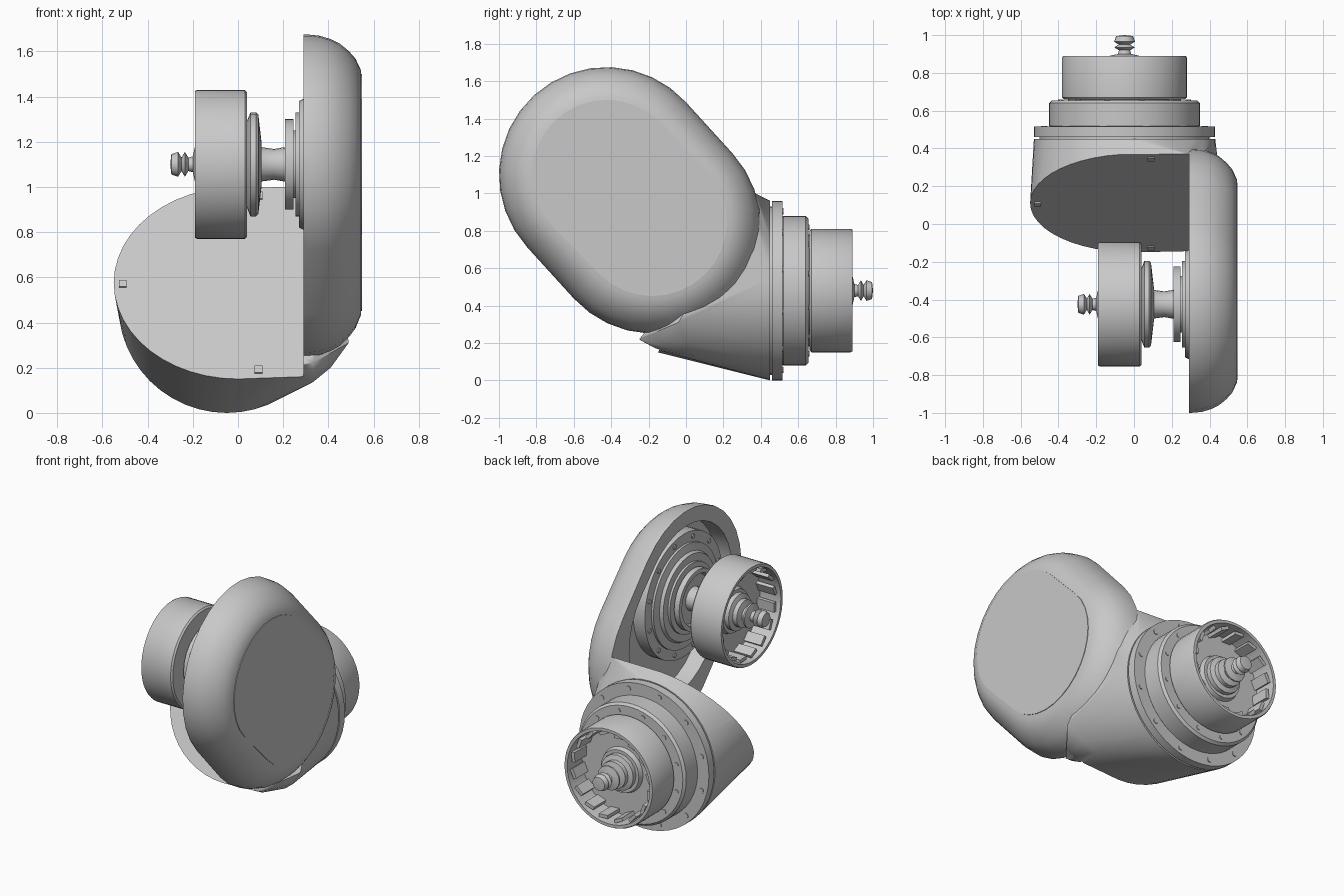
import bpy, bmesh, math
from mathutils import Matrix, Vector

cube = bpy.data.objects.get("Cube")
if cube:
    bpy.data.objects.remove(cube, do_unlink=True)

grey = bpy.data.materials.new("light grey")
grey.use_nodes = True
GREY = (0.58, 0.58, 0.58, 1)
grey.diffuse_color = GREY
grey.node_tree.nodes["Principled BSDF"].inputs["Base Color"].default_value = GREY


def make(name, bm, frame=Matrix(), smooth=True):
    bmesh.ops.recalc_face_normals(bm, faces=bm.faces[:])
    mesh = bpy.data.meshes.new(name)
    bm.to_mesh(mesh)
    bm.free()
    mesh.transform(frame)
    mesh.materials.append(grey)
    ob = bpy.data.objects.new(name, mesh)
    bpy.context.collection.objects.link(ob)
    if smooth:
        shade(ob)
    return ob


def shade(ob):
    bpy.ops.object.select_all(action='DESELECT')
    ob.select_set(True)
    bpy.context.view_layer.objects.active = ob
    bpy.ops.object.shade_smooth_by_angle(angle=math.radians(28))


def lathe(name, profile, frame, sides=48):
    """Revolve (radius, height) points around local z."""
    bm = bmesh.new()
    vs = [bm.verts.new((r, 0, h)) for r, h in profile]
    es = [bm.edges.new(p) for p in zip(vs, vs[1:])]
    bmesh.ops.spin(bm, geom=vs + es, cent=(0, 0, 0), axis=(0, 0, 1),
                   angle=math.tau, steps=sides)
    bmesh.ops.remove_doubles(bm, verts=bm.verts[:], dist=1e-4)
    return make(name, bm, frame)


def ring_of(name, count, radius, height, size, frame, skew=0.0, sides=0):
    """Repeat a box or a cylinder around local z."""
    bm = bmesh.new()
    for i in range(count):
        m = (Matrix.Rotation(math.tau * (i + 0.5) / count, 4, 'Z')
             @ Matrix.Translation((radius, 0, height))
             @ Matrix.Rotation(skew, 4, 'Z') @ Matrix.Diagonal((*size, 1)))
        if sides:
            bmesh.ops.create_cone(bm, cap_ends=True, segments=sides, radius1=0.5,
                                  radius2=0.5, depth=1, matrix=m)
        else:
            bmesh.ops.create_cube(bm, size=1, matrix=m)
    return make(name, bm, frame, smooth=False)


def stadium(x, r, a, b, n=16):
    """Outline around two (y, z) centres at a given x."""
    lean = math.atan2(a[1] - b[1], a[0] - b[0])
    pts = []
    for (cy, cz), start in ((a, lean - math.pi / 2), (b, lean + math.pi / 2)):
        for i in range(n + 1):
            t = start + math.pi * i / n
            pts.append(Vector((x, cy + r * math.cos(t), cz + r * math.sin(t))))
    return pts


def prism(name, lower, upper, smooth=True):
    bm = bmesh.new()
    lo, up = ([bm.verts.new(p) for p in ps] for ps in (lower, upper))
    bm.faces.new(lo)
    bm.faces.new(up)
    for i in range(len(lo)):
        j = (i + 1) % len(lo)
        bm.faces.new((lo[i], lo[j], up[j], up[i]))
    return make(name, bm, smooth=smooth)


def hull(name, pts):
    bm = bmesh.new()
    for p in pts:
        bm.verts.new(p)
    res = bmesh.ops.convex_hull(bm, input=bm.verts[:])
    junk = {g for g in res["geom_interior"] + res["geom_unused"]
            if isinstance(g, bmesh.types.BMVert)}
    bmesh.ops.delete(bm, geom=list(junk), context='VERTS')
    return make(name, bm, smooth=False)


def combine(ob, other, operation):
    other.hide_render = True
    mod = ob.modifiers.new("combine", 'BOOLEAN')
    mod.operation, mod.solver, mod.object = operation, 'EXACT', other
    bpy.context.view_layer.objects.active = ob
    bpy.ops.object.modifier_apply(modifier=mod.name)
    bpy.data.objects.remove(other, do_unlink=True)


def slant_y(z):
    """Depth of the slanted lobe face at a given height."""
    return -0.15 + 0.612 * (z - 0.15)


# Joint frames: local z points out of each motor
TOP, LOW, LOW_OUT = (-0.425, 1.10), (-0.18, 0.85), (-0.175, 0.825)
upper = Matrix.Translation((0.29, *TOP)) @ Matrix.Rotation(-math.pi / 2, 4, 'Y')
lower = Matrix.Translation((-0.05, 0.45, 0.48)) @ Matrix.Rotation(-math.pi / 2, 4, 'X')

# Rounded arm plate
plate = []
for x, r in ((0.25, 0.575), (0.31, 0.575), (0.36, 0.57), (0.41, 0.555), (0.45, 0.535),
             (0.49, 0.502), (0.52, 0.468), (0.545, 0.415)):
    f = (r - 0.415) / 0.16
    plate += stadium(x, r, TOP, [p + (q - p) * f for p, q in zip(LOW, LOW_OUT)])
housing = hull("elbow_housing", plate)

# Rear lobe, from the round flange to the slanted face and the foot of the plate
lobe = [Vector(p) for p in ((0.33, -0.25, 0.22), (0.33, 0.03, 0.135), (0.41, 0.0, 0.2),
                            (0.49, -0.04, 0.31))]
for i in range(48):
    t = math.tau * i / 48
    c, s = math.cos(t), math.sin(t)
    lobe.append(Vector((-0.05 + 0.48 * c, 0.45, 0.48 + 0.48 * s)))
    if c < 0:
        z = 0.575 + 0.425 * s
        lobe.append(Vector((0.55 * c, slant_y(z), z)))
lobe += [Vector((x, slant_y(z), z)) for x, z in
         ((0.28, 0.16), (0.4, 0.24), (0.42, 0.4), (0.42, 0.8), (0.36, 0.94), (0.28, 1.0))]
combine(housing, hull("rear_lobe", lobe), 'UNION')

# Open space in front of the slanted lobe face and beside the plate
side = [(-2, -0.6), (slant_y(-0.6), -0.6), (slant_y(1.0), 1.0), (0.47, 0.955), (0.47, 2.2), (-2, 2.2)]
space = prism("space_cutter", [(-1, *p) for p in side], [(0.29, *p) for p in side], False)
combine(housing, space, 'DIFFERENCE')

# Shallow pocket in the inner side of the plate
POCKET_END = (-0.29, 0.96)
pocket = prism("pocket_cutter", stadium(0.2, 0.48, TOP, POCKET_END),
               stadium(0.40, 0.47, TOP, POCKET_END), False)
combine(housing, pocket, 'DIFFERENCE')
shade(housing)

# Flat cover on the outer side of the plate
prism("side_cover", stadium(0.53, 0.4, TOP, LOW), stadium(0.549, 0.4, TOP, LOW))

# Rotor drum with magnets, hub and threaded tip, shared by both joints
DRUM = ((0, 0), (0.32, 0), (0.33, 0.01), (0.33, 0.22), (0.325, 0.23), (0.305, 0.23),
        (0.3, 0.08), (0.15, 0.08), (0.14, 0.11), (0, 0.11))
HUB = ((0, 0.1), (0.12, 0.1), (0.12, 0.14), (0.09, 0.15), (0.09, 0.18), (0.05, 0.19), (0.05, 0.21),
       (0.08, 0.22), (0.08, 0.23), (0.035, 0.24), (0.03, 0.26), (0.055, 0.275), (0.03, 0.29),
       (0.055, 0.305), (0.045, 0.335), (0, 0.34))
for label, frame, h in (("upper", upper, 0.25), ("lower", lower, 0.21)):
    f = frame @ Matrix.Translation((0, 0, h))
    lathe(label + "_rotor_drum", DRUM, f)
    lathe(label + "_rotor_hub", HUB, f, 16)
    ring_of(label + "_rotor_magnets", 16, 0.284, 0.14, (0.022, 0.065, 0.13), f, 0.25)

# Lower joint: mounting flange and motor body
lathe("lower_flange", ((0, -0.02), (0.45, -0.02), (0.45, 0.01), (0.48, 0.01), (0.48, 0.065),
                       (0.4, 0.065), (0, 0.065)), lower)
lathe("lower_motor_body", ((0, 0.06), (0.39, 0.06), (0.4, 0.07), (0.4, 0.19), (0.385, 0.205),
                           (0.3, 0.205), (0.3, 0.212), (0, 0.212)), lower)
ring_of("lower_flange_bolts", 12, 0.44, 0.06, (0.035, 0.035, 0.02), lower, sides=8)
ring_of("lower_body_bolts", 12, 0.35, 0.202, (0.03, 0.03, 0.015), lower, sides=8)

# Upper joint: stepped stator in the pocket, shaft and collar
lathe("upper_stator", ((0, -0.12), (0.41, -0.12), (0.41, -0.025), (0.34, -0.025), (0.34, -0.01),
                       (0.29, 0), (0.28, 0.02), (0.23, 0.02), (0.23, 0.035), (0.15, 0.035),
                       (0.15, 0.045), (0.2, 0.045), (0.2, 0.082), (0.17, 0.082), (0.16, 0.045),
                       (0, 0.045)), upper)
ring_of("upper_stator_bolts", 12, 0.375, -0.027, (0.03, 0.03, 0.02), upper, sides=8)
lathe("upper_shaft", ((0, 0.03), (0.08, 0.03), (0.075, 0.09), (0.068, 0.13), (0.075, 0.18),
                      (0.08, 0.2), (0, 0.2)), upper, 20)
lathe("upper_collar", ((0, 0.185), (0.09, 0.185), (0.22, 0.2), (0.23, 0.21), (0.23, 0.235),
                       (0.18, 0.255), (0, 0.255)), upper, 24)

# Small fasteners on the slanted face
tilt = math.atan2(0.612, 1)
for i, (x, z) in enumerate(((-0.51, 0.57), (0.09, 0.19), (0.09, 0.96))):
    bm = bmesh.new()
    bmesh.ops.create_cube(bm, size=1, matrix=Matrix.Diagonal((0.035, 0.015, 0.035, 1)))
    place = Matrix.Translation((x, slant_y(z), z)) @ Matrix.Rotation(-tilt, 4, 'X')
    make(f"face_fastener_{i + 1}", bm, place, smooth=False)
